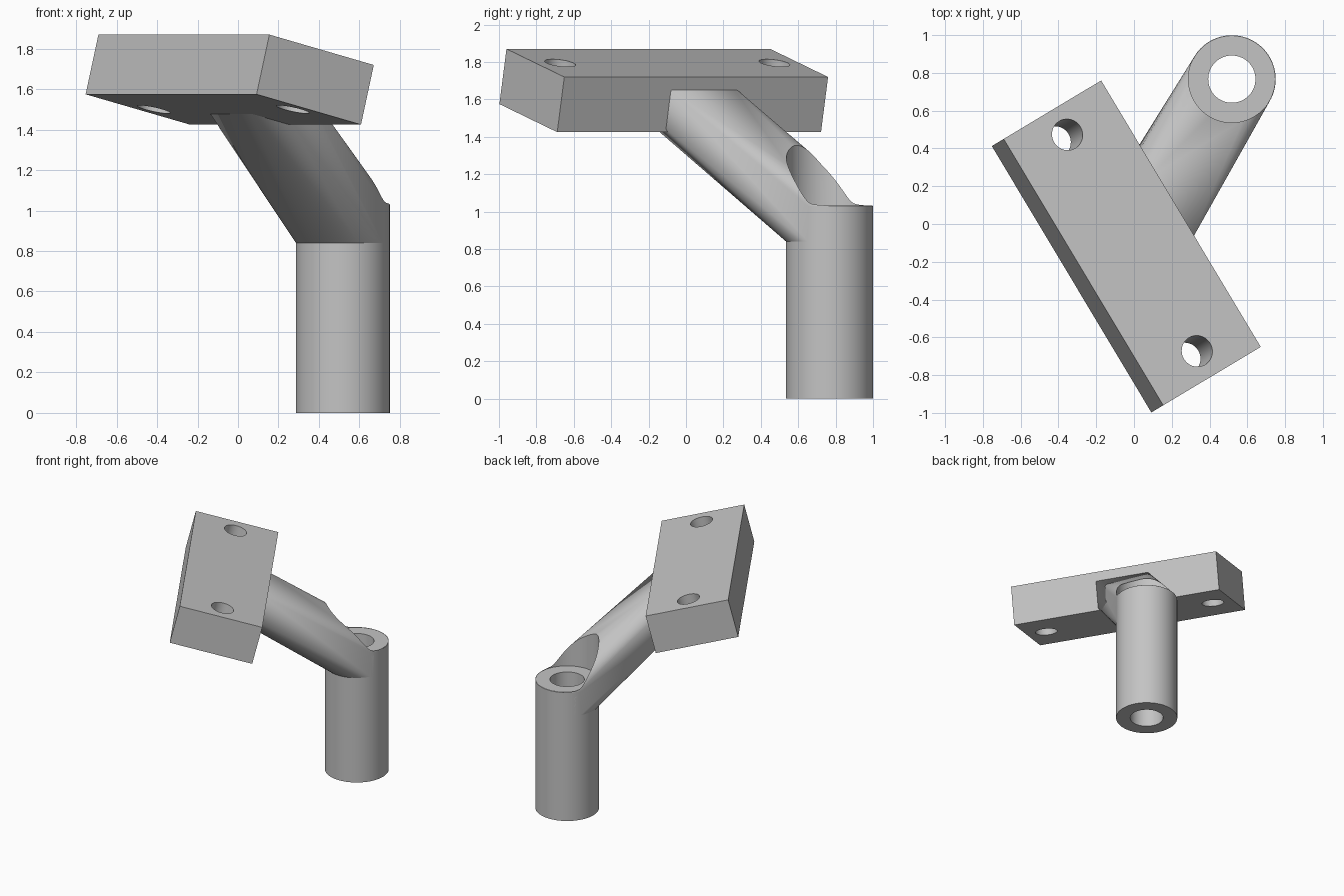
import bpy, bmesh, math
from mathutils import Matrix, Vector

cube = bpy.data.objects.get("Cube")
if cube:
    bpy.data.objects.remove(cube, do_unlink=True)

grey = bpy.data.materials.new("plain_grey")
grey.use_nodes = True
grey.diffuse_color = (0.55, 0.55, 0.55, 1)
grey.node_tree.nodes["Principled BSDF"].inputs["Base Color"].default_value = grey.diffuse_color

POST = Vector((0.518, 0.767, 0))
POST_R, POST_TOP = 0.232, 1.03

# Frame of the tilted plate: long axis, width axis, normal
tilt = math.radians(14)
along = Vector((0.514, -0.858, 0)).normalized()
level = Vector((along.y, -along.x, 0))
across = level * math.cos(tilt) + Vector((0, 0, math.sin(tilt)))
normal = along.cross(across)
if normal.z < 0:
    normal.negate()
plate_frame = Matrix((along, across, normal)).transposed().to_4x4()
plate_frame.translation = (-0.041, -0.119, 1.647)


def make(name, bm):
    bmesh.ops.recalc_face_normals(bm, faces=bm.faces)
    mesh = bpy.data.meshes.new(name)
    bm.to_mesh(mesh)
    bm.free()
    mesh.materials.append(grey)
    obj = bpy.data.objects.new(name, mesh)
    bpy.context.collection.objects.link(obj)
    return obj


def box(name, low, high, frame):
    low, high = Vector(low), Vector(high)
    bm = bmesh.new()
    place = frame @ Matrix.Translation((low + high) / 2) @ Matrix.Diagonal((*(high - low), 1))
    bmesh.ops.create_cube(bm, size=1, matrix=place)
    return make(name, bm)


def cylinder(name, radius, bottom, top, frame):
    bm = bmesh.new()
    bmesh.ops.create_cone(bm, cap_ends=True, segments=96, radius1=radius, radius2=radius,
                          depth=top - bottom,
                          matrix=frame @ Matrix.Translation((0, 0, (top + bottom) / 2)))
    return make(name, bm)


def cut(obj, cutter):
    mod = obj.modifiers.new("cut", "BOOLEAN")
    mod.operation, mod.solver, mod.object = "DIFFERENCE", "EXACT", cutter
    graph = bpy.context.evaluated_depsgraph_get()
    mesh = bpy.data.meshes.new_from_object(obj.evaluated_get(graph))
    obj.modifiers.clear()
    obj.data = mesh
    bpy.data.objects.remove(cutter, do_unlink=True)


def smooth(obj):
    obj.data.shade_smooth()
    obj.data.set_sharp_from_angle(angle=math.radians(25))


post_frame = Matrix.Translation(POST)

# Hollow upright post
post = cylinder("post", POST_R, 0, POST_TOP, post_frame)
cut(post, cylinder("bore_cutter", 0.125, -0.1, 1.2, post_frame))
smooth(post)

# Tilted mounting plate with two screw holes
plate = box("mounting_plate", (-0.822, -0.31, -0.152), (0.822, 0.31, 0.152), plate_frame)
for side in (-1, 1):
    hole = plate_frame @ Matrix.Translation((side * 0.668, 0, 0))
    cut(plate, cylinder("hole_cutter", 0.083, -0.3, 0.3, hole))
smooth(plate)

# Arm: hull of a block inside the plate and a slice of the post
root = box("arm_root", (-0.25, -0.26, -0.11), (0.17, -0.02, 0.10), plate_frame)
collar = cylinder("arm_collar", POST_R, 0.84, POST_TOP, post_frame)
bm = bmesh.new()
for part in (root, collar):
    bm.from_mesh(part.data)
    bpy.data.objects.remove(part, do_unlink=True)
bmesh.ops.delete(bm, geom=bm.faces[:], context="FACES_ONLY")
bmesh.ops.delete(bm, geom=bm.edges[:], context="EDGES_FACES") if bm.edges else None
if not bm.verts:
    raise RuntimeError("arm has no points")
bmesh.ops.convex_hull(bm, input=bm.verts[:])
loose = [v for v in bm.verts if not v.link_faces]
bmesh.ops.delete(bm, geom=loose, context="VERTS")
arm = make("arm", bm)

# Clearance above the post
cut(arm, cylinder("clearance_cutter", POST_R - 0.002, 0.5, 2.2, post_frame))
smooth(arm)
